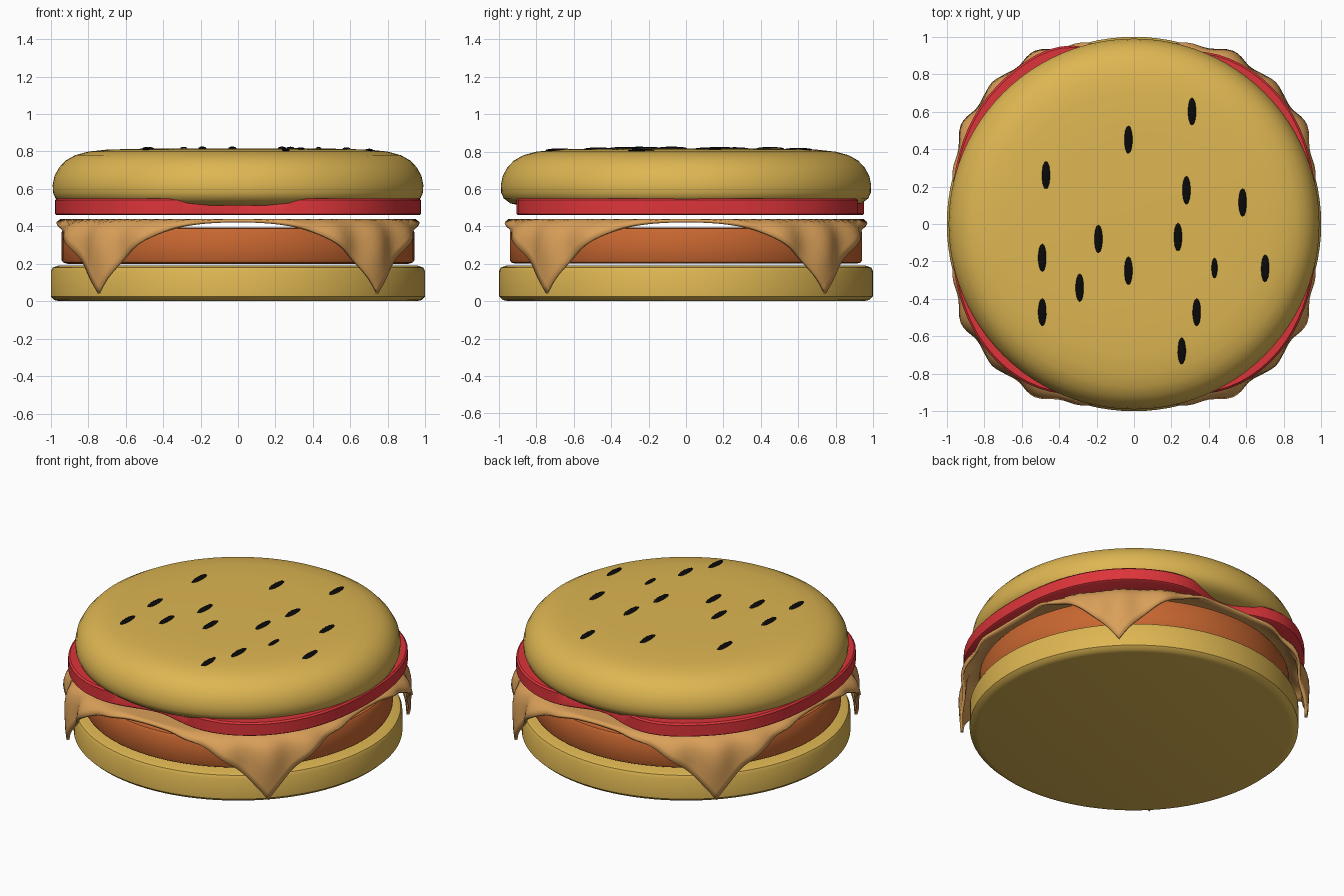
import bpy, bmesh, math
from mathutils import Vector

if "Cube" in bpy.data.objects:
    bpy.data.objects.remove(bpy.data.objects["Cube"])


def material(name, rgb):
    m = bpy.data.materials.new(name)
    m.diffuse_color = (*rgb, 1)
    m.use_nodes = True
    m.node_tree.nodes["Principled BSDF"].inputs["Base Color"].default_value = m.diffuse_color
    return m


BREAD = material("golden bread", (0.73, 0.47, 0.085))
MEAT = material("brown meat", (0.58, 0.135, 0.03))
CHEESE = material("melted cheese", (0.70, 0.35, 0.10))
TOMATO = material("tomato red", (0.72, 0.035, 0.042))
SEED = material("black seed", (0.003, 0.003, 0.003))


def finish(name, bm, mat, angle=40):
    bmesh.ops.remove_doubles(bm, verts=bm.verts, dist=1e-5)
    bmesh.ops.recalc_face_normals(bm, faces=bm.faces)
    me = bpy.data.meshes.new(name)
    bm.to_mesh(me)
    bm.free()
    me.materials.append(mat)
    ob = bpy.data.objects.new(name, me)
    bpy.context.collection.objects.link(ob)
    bpy.context.view_layer.objects.active = ob
    ob.select_set(True)
    bpy.ops.object.shade_smooth_by_angle(angle=math.radians(angle))
    ob.select_set(False)
    return ob


def disc(name, profile, mat, outline=lambda a: 1.0, n=96):
    """Stack of rings from an (r, z) profile, scaled by an outline per angle."""
    bm = bmesh.new()
    rings = []
    for r, z in profile:
        ring = []
        for i in range(n):
            a = 2 * math.pi * i / n
            k = r * outline(a)
            ring.append(bm.verts.new((k * math.cos(a), k * math.sin(a), z)))
        rings.append(ring)
    for lo, hi in zip(rings, rings[1:]):
        for i in range(n):
            j = (i + 1) % n
            bm.faces.new((lo[i], lo[j], hi[j], hi[i]))
    bm.faces.new(rings[0][::-1])
    bm.faces.new(rings[-1])
    return finish(name, bm, mat)


# bottom bun and patty
disc("bottom_bun", [(0.95, 0), (0.98, 0.006), (1, 0.025), (1, 0.16),
                    (0.99, 0.18), (0.96, 0.19)], BREAD)
disc("patty", [(0.91, 0.2), (0.935, 0.207), (0.942, 0.22), (0.942, 0.37),
               (0.93, 0.388), (0.89, 0.395)], MEAT)

# top bun with domed shoulder
TOP = [(0.88, 0.51), (0.94, 0.523), (0.975, 0.55), (0.988, 0.58), (0.99, 0.62),
       (0.98, 0.67), (0.955, 0.715), (0.92, 0.752), (0.87, 0.78),
       (0.8, 0.799), (0.7, 0.81), (0.5, 0.815), (0.25, 0.817)]
disc("top_bun", TOP, BREAD)


# tomato slice: rounded square, pinched in at the front and back
def tomato_outline(a):
    deg = math.degrees(a)
    r = 1.008 - 0.03 * math.cos(4 * a)
    r -= 0.13 * math.exp(-((deg - 270) / 18) ** 2)
    r -= 0.12 * math.exp(-((deg - 88) / 14) ** 2)
    return r + 0.025 * math.exp(-((deg - 115) / 12) ** 2)


disc("tomato_slice", [(0.99, 0.46), (1, 0.467), (1, 0.54), (0.99, 0.55)],
     TOMATO, tomato_outline)

# cheese: square sheet whose corners drape over the patty edge
HALF, EDGE, N = 0.95, 0.95, 56


def drape(x, y):
    r = math.hypot(x, y)
    e = r - EDGE
    if e <= 0:
        return Vector((x, y, 0.43))
    a = math.atan2(y, x)
    soft = 1 - math.exp(-e / 0.06)
    ripple = 0.018 * math.cos(24 * a - math.pi) * soft
    ripple *= -1 if e > 0.0 else 1
    out = EDGE + 0.10 * soft + ripple * min(1, (0.39 - e) / 0.2)
    drop = 1.1 * (e - 0.04 * soft)
    return Vector((out * math.cos(a), out * math.sin(a), 0.43 - drop))


bm = bmesh.new()
grid = [[bm.verts.new(drape(HALF * (2 * i / N - 1), HALF * (2 * j / N - 1)))
         for j in range(N + 1)] for i in range(N + 1)]
for i in range(N):
    for j in range(N):
        bm.faces.new((grid[i][j], grid[i + 1][j],
                      grid[i + 1][j + 1], grid[i][j + 1]))
for f in bm.faces:
    f.normal_update()
cheese = finish("cheese_slice", bm, CHEESE, 60)
solid = cheese.modifiers.new("thickness", "SOLIDIFY")
solid.thickness = 0.018
solid.offset = 0


# sesame seeds lying on the top bun
def top_height(r):
    dome = TOP[5:] + [(0, 0.818)]
    for (r1, z1), (r0, z0) in zip(dome, dome[1:]):
        if r0 <= r <= r1:
            return z0 + (z1 - z0) * (r - r0) / (r1 - r0)
    return 0.818


SEEDS = [(-.47, .26), (-.03, .45), (.31, .6), (.28, .18), (.58, .115),
         (.235, -.07), (.43, -.235), (.7, -.235), (.335, -.47), (.255, -.675),
         (-.03, -.25), (-.19, -.08), (-.29, -.34), (-.49, -.18), (-.49, -.47)]
bm = bmesh.new()
for x, y in SEEDS:
    size = 0.72 if (x, y) == (.43, -.235) else 1
    made = bmesh.ops.create_uvsphere(bm, u_segments=14, v_segments=8, radius=1)
    z = top_height(math.hypot(x, y))
    for v in made["verts"]:
        v.co = Vector((x + 0.022 * size * v.co.x, y + 0.076 * size * v.co.y,
                       z + 0.009 * v.co.z))
finish("sesame_seeds", bm, SEED)
